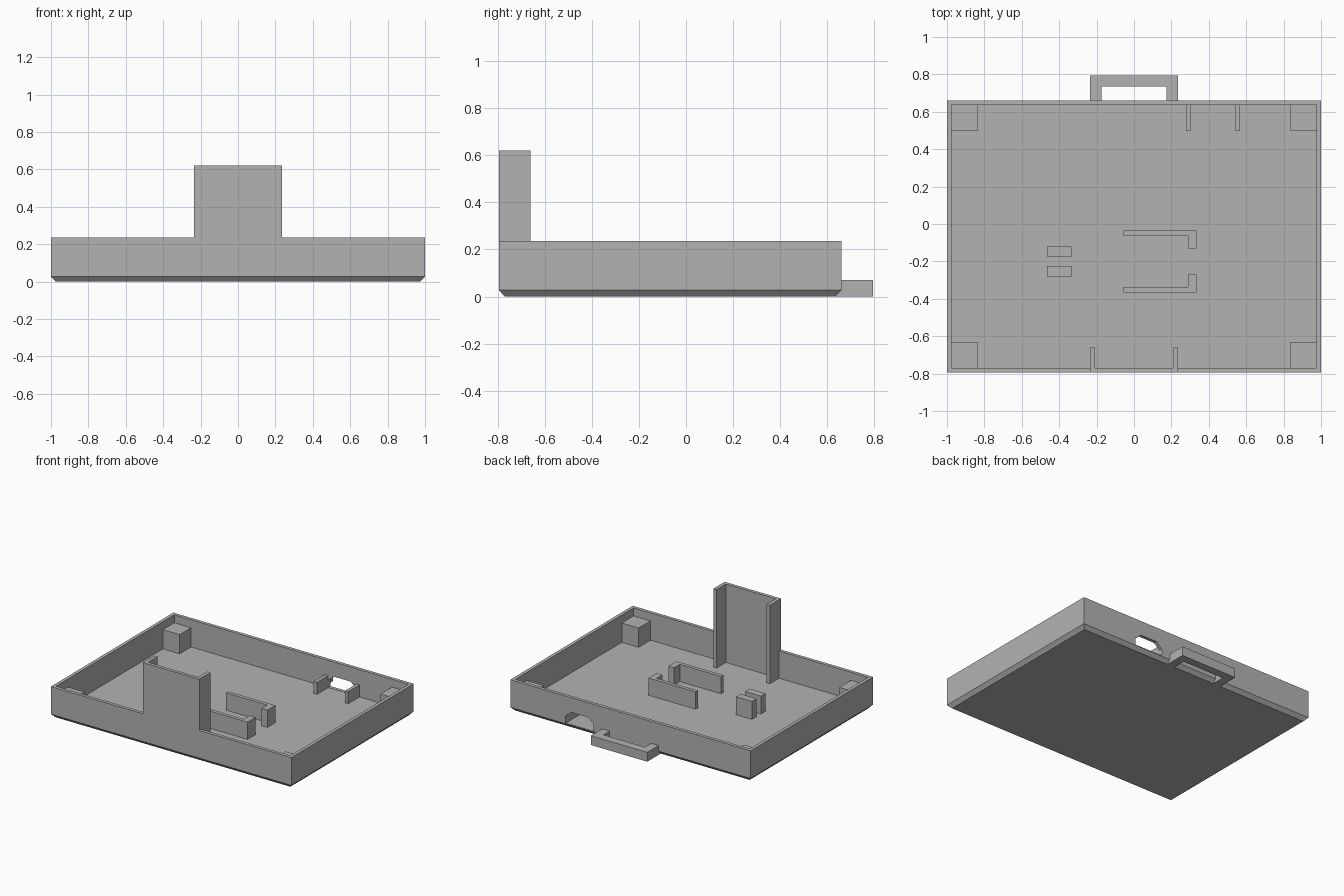
import bpy, bmesh
from mathutils import Vector

cube = bpy.data.objects.get("Cube")
if cube:
    bpy.data.objects.remove(cube, do_unlink=True)

# Single plastic material
GREY = (0.45, 0.45, 0.45, 1)
plastic = bpy.data.materials.new("grey plastic")
plastic.use_nodes = True
plastic.diffuse_color = GREY
plastic.node_tree.nodes["Principled BSDF"].inputs["Base Color"].default_value = GREY

FLOOR, RIM, WALL = 0.03, 0.235, 0.025
FRONT, BACK = -0.795, 0.66


def finish(name, bm):
    bmesh.ops.recalc_face_normals(bm, faces=bm.faces[:])
    mesh = bpy.data.meshes.new(name)
    bm.to_mesh(mesh)
    bm.free()
    mesh.materials.append(plastic)
    obj = bpy.data.objects.new(name, mesh)
    bpy.context.collection.objects.link(obj)
    return obj


def prism(name, outline, lift):
    """Extrude a closed outline of points along the lift vector."""
    bm = bmesh.new()
    face = bm.faces.new([bm.verts.new(p) for p in outline])
    ext = bmesh.ops.extrude_face_region(bm, geom=[face])
    moved = [g for g in ext["geom"] if isinstance(g, bmesh.types.BMVert)]
    bmesh.ops.translate(bm, verts=moved, vec=Vector(lift))
    return finish(name, bm)


def upright(name, points, z0, z1):
    return prism(name, [(x, y, z0) for x, y in points], (0, 0, z1 - z0))


def box(name, x0, x1, y0, y1, z0, z1):
    return upright(name, [(x0, y0), (x1, y0), (x1, y1), (x0, y1)], z0, z1)


# Tray: rings from the chamfered underside, up the outside, down to the floor
bm = bmesh.new()
rings = []
for inset, z in ((WALL, 0), (0, 0.027), (0, RIM), (WALL, RIM), (WALL, FLOOR)):
    x, y0, y1 = 1 - inset, FRONT + inset, BACK - inset
    rings.append([bm.verts.new((px, py, z)) for px, py in
                  ((-x, y0), (x, y0), (x, y1), (-x, y1))])
for a, b in zip(rings, rings[1:]):
    for i in range(4):
        j = (i + 1) % 4
        bm.faces.new((a[i], a[j], b[j], b[i]))
bm.faces.new(rings[0])
bm.faces.new(rings[-1])
tray = finish("tray", bm)

# Port opening with chamfered top corners, cut through the back wall
P0, P1, C = 0.306, 0.54, 0.05
port = [(P0, FLOOR + 0.002), (P1, FLOOR + 0.002), (P1, 0.085),
        (P1 - C, 0.125), (P0 + C, 0.125), (P0, 0.085)]
cutter = prism("port_cutter", [(x, 0.6, z) for x, z in port], (0, 0.1, 0))
cutter.hide_render = True
mod = tray.modifiers.new("port", "BOOLEAN")
mod.operation, mod.solver, mod.object = "DIFFERENCE", "EXACT", cutter
bpy.context.view_layer.objects.active = tray
bpy.ops.object.modifier_apply(modifier=mod.name)
bpy.data.objects.remove(cutter, do_unlink=True)

# Corner posts
for side, sx in (("left", 1), ("right", -1)):
    x0, x1 = sorted((sx * 0.835, sx * 0.975))
    box(f"{side}_front_post", x0, x1, FRONT + WALL, -0.63, FLOOR, 0.175)
    box(f"{side}_back_post", x0, x1, 0.5, BACK - WALL, FLOOR, 0.175)

# Ribs either side of the port
for name, x in (("port_rib_inner", P0 - 0.027), ("port_rib_outer", P1)):
    box(name, x, x + 0.027, 0.5, BACK - WALL, FLOOR, 0.12)

# Tall front panel with side flanges reaching the floor
TOP = 0.62
box("front_panel", -0.235, 0.235, FRONT, FRONT + WALL, RIM, TOP)
for name, x in (("panel_flange_right", -0.235), ("panel_flange_left", 0.208)):
    box(name, x, x + 0.027, FRONT + WALL, -0.66, FLOOR, TOP)

# Pair of hooked board brackets, mirrored about their own centre line
MID = -0.2
for name, s in (("back_bracket", 1), ("front_bracket", -1)):
    hook = [(-0.055, 0.165), (0.335, 0.165), (0.335, 0.07),
            (0.288, 0.07), (0.288, 0.138), (-0.055, 0.138)]
    upright(name, [(x, MID + s * y) for x, y in hook], FLOOR, 0.16)

# Two small stop blocks
for name, y in (("back_stop", -0.175), ("front_stop", -0.28)):
    box(name, -0.465, -0.333, y, y + 0.055, FLOOR, 0.165)

# Back loop handle, a flat U joined to the tray wall
ROOT, TIP = BACK - WALL, 0.795
loop = [(-0.235, ROOT), (-0.235, TIP), (0.235, TIP), (0.235, ROOT),
        (0.173, ROOT), (0.173, 0.735), (-0.173, 0.735), (-0.173, ROOT)]
upright("back_handle", loop, 0, 0.07)
